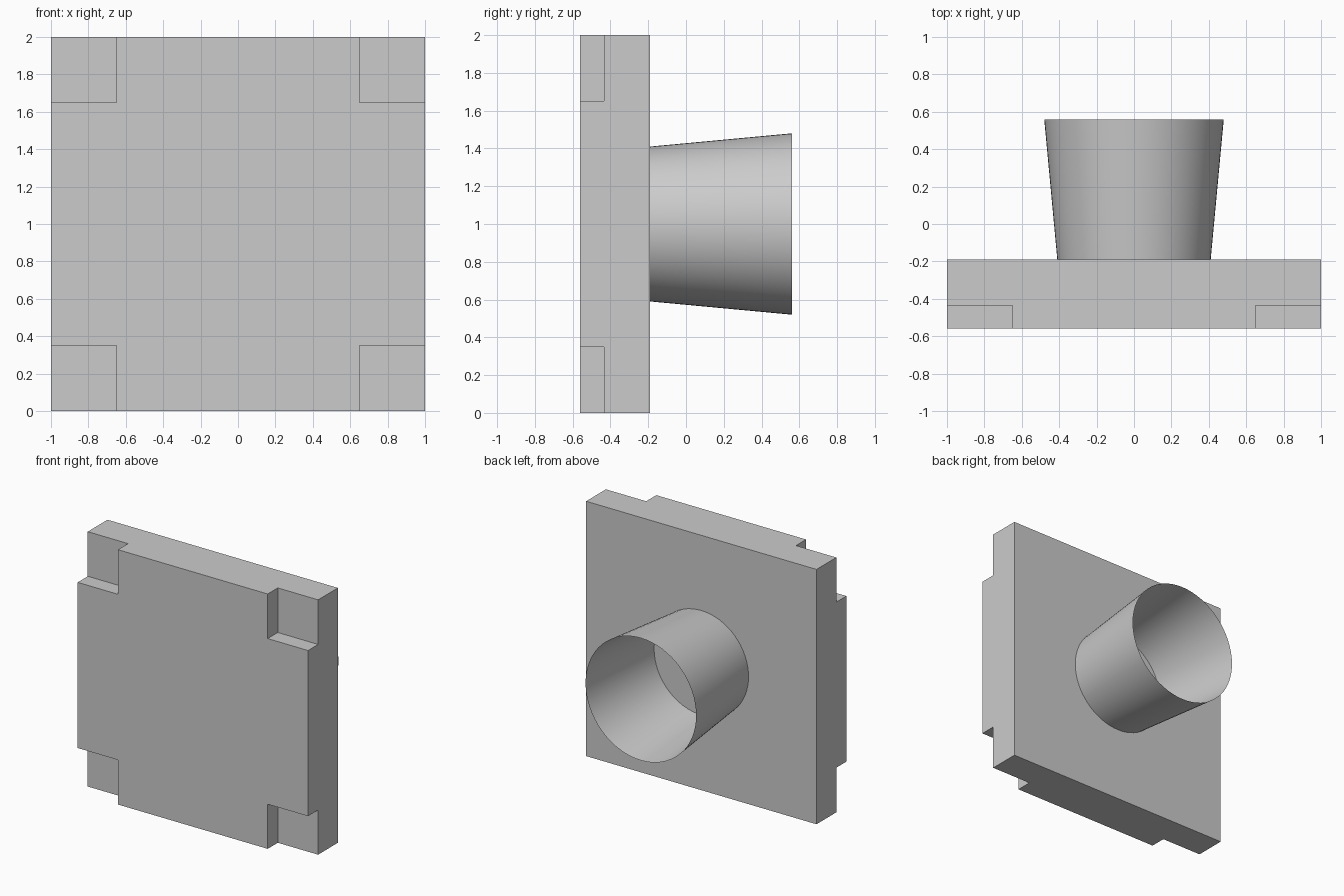
import bpy, bmesh, math
from mathutils import Matrix, Vector

cube = bpy.data.objects.get("Cube")
if cube:
    bpy.data.objects.remove(cube, do_unlink=True)

# Single grey material
grey = bpy.data.materials.new("light grey")
grey.use_nodes = True
colour = (0.6, 0.6, 0.6, 1)
grey.diffuse_color = colour
grey.node_tree.nodes["Principled BSDF"].inputs["Base Color"].default_value = colour

FRONT, STEP, BACK, END = -0.56, -0.435, -0.19, 0.56
NOTCH = 0.65  # half-width of the plate between the corner notches


def make_object(name, bm):
    bmesh.ops.recalc_face_normals(bm, faces=bm.faces)
    mesh = bpy.data.meshes.new(name)
    bm.to_mesh(mesh)
    bm.free()
    mesh.materials.append(grey)
    obj = bpy.data.objects.new(name, mesh)
    bpy.context.collection.objects.link(obj)
    return obj


# Square plate: a full slab, divided on the notch lines, with a cross raised from its front
bm = bmesh.new()
size = Vector((2, BACK - STEP, 2))
centre = Vector((0, (STEP + BACK) / 2, 1))
bmesh.ops.create_cube(bm, size=1, matrix=Matrix.Translation(centre) @ Matrix.Diagonal(size).to_4x4())
for side in (-NOTCH, NOTCH):
    for point, normal in (((side, 0, 1), (1, 0, 0)), ((0, 0, 1 + side), (0, 0, 1))):
        bmesh.ops.bisect_plane(bm, geom=bm.verts[:] + bm.edges[:] + bm.faces[:],
                               plane_co=point, plane_no=normal)
cross = []
for face in bm.faces:
    c = face.calc_center_median()
    corner = abs(c.x) > NOTCH and abs(c.z - 1) > NOTCH
    if abs(c.y - STEP) < 0.001 and not corner:
        cross.append(face)
raised = bmesh.ops.extrude_face_region(bm, geom=cross)["geom"]
bmesh.ops.delete(bm, geom=cross, context="FACES")
bmesh.ops.translate(bm, vec=(0, FRONT - STEP, 0),
                    verts=[v for v in raised if isinstance(v, bmesh.types.BMVert)])
bmesh.ops.dissolve_limit(bm, angle_limit=math.radians(1), verts=bm.verts[:], edges=bm.edges[:])
make_object("notched_plate", bm)

# Thin open flared spout on the back
bm = bmesh.new()
place = Matrix.Translation((0, (BACK + END) / 2, 1)) @ Matrix.Rotation(-math.pi / 2, 4, "X")
bmesh.ops.create_cone(bm, cap_ends=False, segments=64, radius1=0.41, radius2=0.48,
                      depth=END - BACK, matrix=place)
spout = make_object("flared_spout", bm)
bpy.ops.object.select_all(action="DESELECT")
spout.select_set(True)
bpy.context.view_layer.objects.active = spout
bpy.ops.object.shade_smooth_by_angle()
